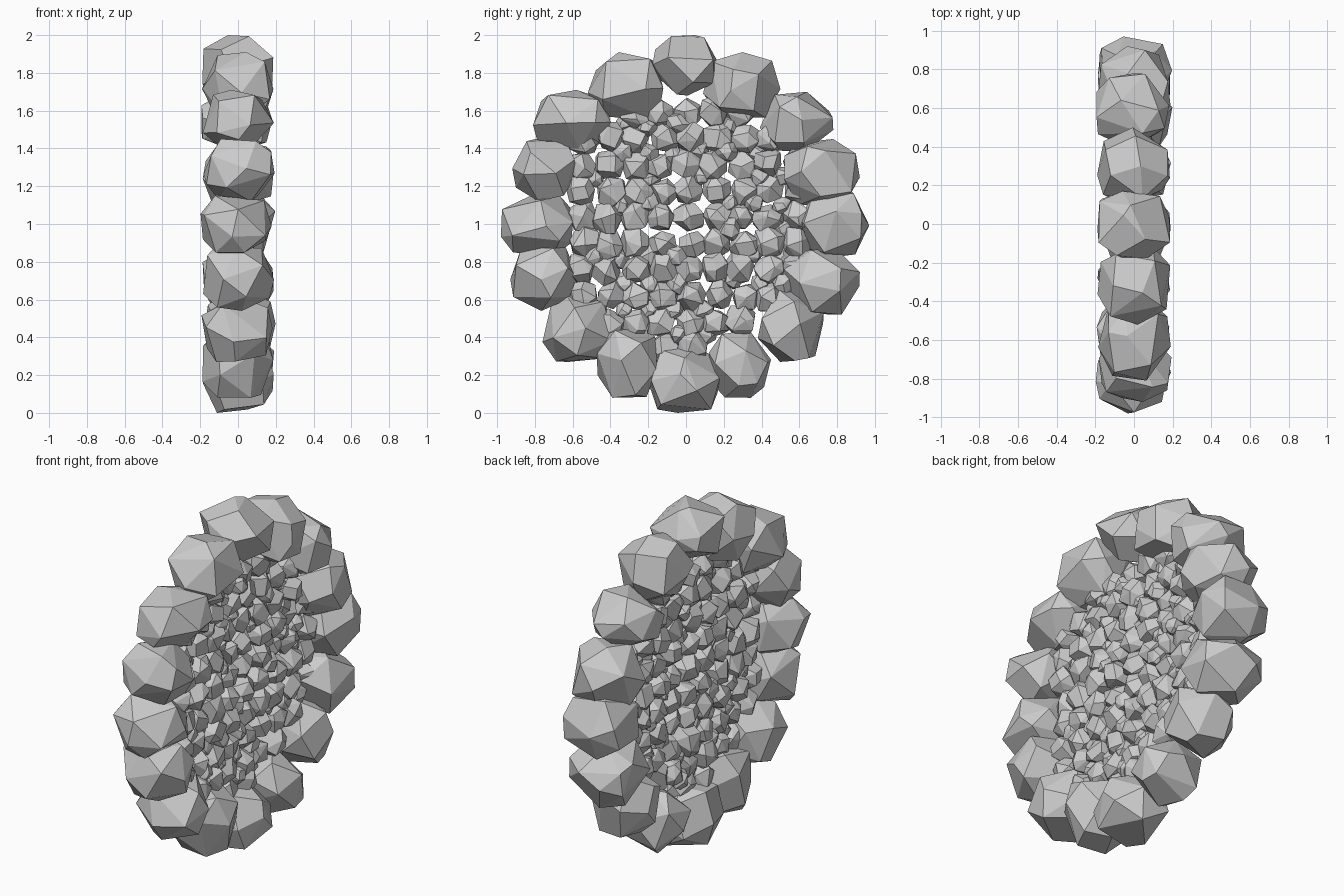
import bpy, bmesh, math, random
from mathutils import Vector, Euler

if "Cube" in bpy.data.objects:
    bpy.data.objects.remove(bpy.data.objects["Cube"])

random.seed(11)


def rock(name, lo, hi, points=16, jitter=0.25, power=2.6):
    """Faceted boulder: hull of jittered, slightly boxy points fitted to a box."""
    rot = Euler([random.uniform(0, 6.28) for _ in range(3)]).to_matrix()
    pts = []
    for i in range(points):
        h = 1 - 2 * (i + 0.5) / points
        r, a = math.sqrt(1 - h * h), i * 2.39996
        p = Vector((r * math.cos(a), r * math.sin(a), h))
        p = rot @ (p + Vector([random.uniform(-jitter, jitter) for _ in range(3)]))
        pts.append(p / sum(abs(v) ** power for v in p) ** (1 / power))
    mn = [min(p[k] for p in pts) for k in range(3)]
    mx = [max(p[k] for p in pts) for k in range(3)]
    bm = bmesh.new()
    for p in pts:
        bm.verts.new([lo[k] + (hi[k] - lo[k]) * (p[k] - mn[k]) / (mx[k] - mn[k])
                      for k in range(3)])
    bmesh.ops.convex_hull(bm, input=bm.verts[:])
    loose = [v for v in bm.verts if not v.link_faces]
    bmesh.ops.delete(bm, geom=loose, context='VERTS')
    # merge nearly flat neighbours into larger polygonal facets
    bmesh.ops.dissolve_limit(bm, angle_limit=math.radians(12),
                             verts=bm.verts[:], edges=bm.edges[:])
    bmesh.ops.recalc_face_normals(bm, faces=bm.faces[:])
    me = bpy.data.meshes.new(name)
    bm.to_mesh(me)
    bm.free()
    ob = bpy.data.objects.new(name, me)
    bpy.context.collection.objects.link(ob)
    return ob


# Ring of sixteen large boulders: y min, y max, z min, z max
RIM = [(-.18, .17, 1.68, 2.0), (.09, .50, 1.56, 1.91), (.39, .78, 1.38, 1.70),
       (.52, .92, 1.10, 1.45), (.60, .97, .82, 1.18), (.52, .92, .52, .88),
       (.38, .73, .27, .65), (.12, .45, .08, .44), (-.19, .18, 0, .35),
       (-.47, -.14, .08, .45), (-.76, -.38, .27, .62), (-.93, -.57, .54, .88),
       (-.98, -.60, .83, 1.15), (-.92, -.58, 1.12, 1.45),
       (-.81, -.40, 1.39, 1.71), (-.52, -.12, 1.56, 1.91)]
for i, (y0, y1, z0, z1) in enumerate(RIM):
    s = random.uniform(-0.012, 0.012)
    rock(f"rim_boulder_{i}", (-.188 + s, y0, z0), (.188 + s, y1, z1), 17)


def pebble(name, x, y, z, size):
    d = Vector([size * random.uniform(.94, 1.08) for _ in range(3)])
    c = Vector((x, y, z))
    rock(name, c - d, c + d)


# Rows of small stones filling the disc, with chips wedged in some gaps
STEP = .142
n = 0
for r in range(-5, 6):
    for c in range(-5, 6):
        y = c * STEP + random.uniform(-.014, .014) + .01 + .012 * (r % 2)
        z = 1.035 + r * .138 + random.uniform(-.012, .012)
        if math.hypot(y, z - 1.02) < .69:
            n += 1
            pebble(f"fill_stone_{n}", random.uniform(-.012, .012), y, z,
                   random.uniform(.074, .082))
            if random.random() < .6 and math.hypot(y + .07, z - .95) < .62:
                pebble(f"wedged_chip_{n}", random.uniform(-.02, .02),
                       y + STEP / 2, z + .069, random.uniform(.045, .06))
